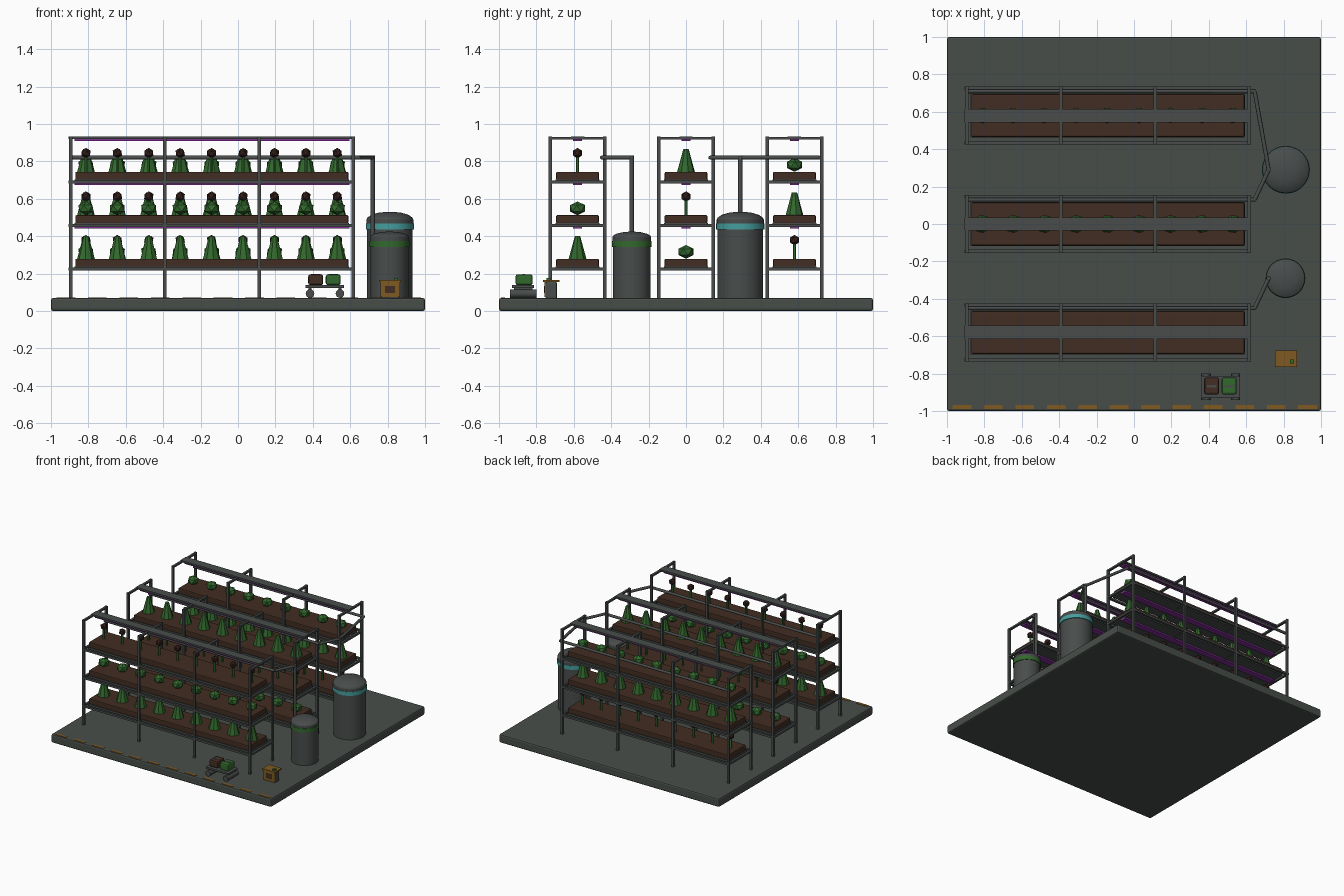
import bpy, math, random
from mathutils import Vector

random.seed(4)
if "Cube" in bpy.data.objects:
    bpy.data.objects.remove(bpy.data.objects["Cube"])


def material(name, r, g, b):
    m = bpy.data.materials.new(name)
    m.use_nodes = True
    m.diffuse_color = (r, g, b, 1)
    m.node_tree.nodes["Principled BSDF"].inputs["Base Color"].default_value = (r, g, b, 1)
    return m


FLOOR = material("floor_grey", 0.065, 0.076, 0.068)
METAL = material("metal_grey", 0.065, 0.073, 0.071)
SOIL = material("soil_brown", 0.055, 0.026, 0.016)
LEAF = material("leaf_green", 0.032, 0.14, 0.026)
BUD = material("bud_brown", 0.036, 0.014, 0.012)
CYAN = material("cyan_band", 0.06, 0.34, 0.34)
ORANGE = material("safety_orange", 0.21, 0.10, 0.015)
PURPLE = material("grow_light_purple", 0.22, 0.03, 0.30)


def finish(name, mat, bevel=0.0):
    ob = bpy.context.object
    ob.name = name
    ob.data.materials.append(mat)
    if bevel:
        mod = ob.modifiers.new("edge_bevel", "BEVEL")
        mod.width = bevel
        mod.segments = 2
    return ob


def box(name, mat, x, y, z, bevel=0.0):
    """Box from its (low, high) range on each axis."""
    bpy.ops.mesh.primitive_cube_add(size=1, location=[(a + b) / 2 for a, b in (x, y, z)])
    ob = bpy.context.object
    ob.scale = [b - a for a, b in (x, y, z)]
    bpy.ops.object.transform_apply(location=False, rotation=False, scale=True)
    return finish(name, mat, bevel)


def bar(name, mat, start, end, radius=0.011, sides=8):
    """Round bar between two points."""
    a, b = Vector(start), Vector(end)
    bpy.ops.mesh.primitive_cylinder_add(
        vertices=sides, radius=radius, depth=(b - a).length, location=(a + b) / 2,
        rotation=(b - a).to_track_quat("Z", "Y").to_euler())
    ob = finish(name, mat)
    bpy.ops.object.shade_smooth_by_angle(angle=math.radians(50))
    return ob


def lathe(name, mat, x, y, profile, sides=40):
    """Spin a (radius, height) profile around a vertical axis."""
    verts, faces = [], []
    for r, z in profile:
        for i in range(sides):
            t = math.tau * i / sides
            verts.append((r * math.cos(t), r * math.sin(t), z))
    for k in range(len(profile) - 1):
        for i in range(sides):
            j = (i + 1) % sides
            faces.append((k * sides + i, k * sides + j, (k + 1) * sides + j, (k + 1) * sides + i))
    faces.append(tuple(reversed(range(sides))))
    faces.append(tuple(range(len(verts) - sides, len(verts))))
    mesh = bpy.data.meshes.new(name)
    mesh.from_pydata(verts, [], faces)
    ob = bpy.data.objects.new(name, mesh)
    ob.location = (x, y, 0)
    bpy.context.collection.objects.link(ob)
    bpy.ops.object.select_all(action="DESELECT")
    bpy.context.view_layer.objects.active = ob
    ob.select_set(True)
    finish(name, mat)
    bpy.ops.object.shade_smooth_by_angle(angle=math.radians(25))
    return ob


# Plants: cone bush, round cabbage, stalk with a bud
def cone_plant(x, y, z):
    bpy.ops.mesh.primitive_cone_add(vertices=8, radius1=0.048, radius2=0.014, depth=0.125,
                                    location=(x, y, z + 0.06),
                                    rotation=(0, 0, random.uniform(0, 3)))
    finish("cone_plant", LEAF)


def round_plant(x, y, z):
    bpy.ops.mesh.primitive_ico_sphere_add(subdivisions=1, radius=0.046, location=(x, y, z + 0.037),
                                          rotation=(0, 0, random.uniform(0, 3)))
    bpy.context.object.scale.z = 0.8
    finish("round_plant", LEAF)


def stalk_plant(x, y, z):
    bar("plant_stalk", LEAF, (x, y, z - 0.005), (x, y, z + 0.08), 0.009, 6)
    bpy.ops.mesh.primitive_ico_sphere_add(subdivisions=1, radius=0.028, location=(x, y, z + 0.1),
                                          rotation=(0, 0, random.uniform(0, 3)))
    finish("plant_bud", BUD)


PLANTS = (cone_plant, round_plant, stalk_plant)
POSTS = [-0.895 + 0.504 * i for i in range(4)]
LEFT, RIGHT = -0.905, 0.625
SHELVES = (0.225, 0.458, 0.69)
TOP, H = 0.924, 0.009


def grow_light(y, z, x0, x1):
    box("grow_light", PURPLE, (x0 + 0.03, x1 - 0.03), (y - 0.025, y + 0.025), (z - 0.016, z - 0.004))


def rack(index, cy):
    for x in POSTS:
        for side in (-1, 1):
            y = cy + side * 0.146
            box("rack_post", METAL, (x - H, x + H), (y - H, y + H), (0.065, TOP + H))
        box("top_crossbar", METAL, (x - H, x + H), (cy - 0.15, cy + 0.15), (TOP - 0.007, TOP + 0.007))
    # Overhead lamp housing
    box("lamp_housing", METAL, (LEFT, RIGHT), (cy - 0.036, cy + 0.036), (TOP - 0.004, TOP + 0.01))
    grow_light(cy, TOP, LEFT, RIGHT)
    for level, z in enumerate(SHELVES):
        for side in (-1, 1):
            y = cy + side * 0.146
            box("shelf_rail", METAL, (LEFT, RIGHT), (y - H, y + H), (z - 0.008, z + 0.008))
        for x in POSTS:
            box("shelf_crossbar", METAL, (x - H, x + H), (cy - 0.146, cy + 0.146), (z - 0.008, z + 0.008))
        box("shelf_tray_base", METAL, (-0.873, 0.593), (cy - 0.118, cy + 0.118), (z - 0.004, z + 0.012))
        box("soil_bed", SOIL, (-0.87, 0.59), (cy - 0.114, cy + 0.114), (z + 0.009, z + 0.054), 0.006)
        if level:
            grow_light(cy, z, LEFT, RIGHT)
        for i in range(9):
            PLANTS[(index + level) % 3](-0.813 + 0.168 * i, cy, z + 0.054)
    # Water pipe along the back
    bar("water_pipe", METAL, (-0.9, cy + 0.13, 0.82), (0.65, cy + 0.13, 0.82))


for index, cy in enumerate((-0.58, 0, 0.58)):
    rack(index, cy)

# Floor with dashed safety line
box("floor_slab", FLOOR, (-1, 1), (-1, 1), (0, 0.07), 0.012)
for i in range(12):
    x = -0.92 + 0.168 * i
    box("safety_dash", ORANGE, (x - 0.05, x + 0.05), (-0.99, -0.968), (0.068, 0.0725))


# Water tanks with domed lids and coloured bands
def tank(x, y, r, shoulder, top, band, mat):
    rise = top - shoulder
    dome = [(r * c, shoulder + rise * s) for c, s in ((0.96, 0.25), (0.8, 0.6), (0.5, 0.88), (0.15, 1))]
    lathe("water_tank", METAL, x, y, [(r * 0.97, 0.065), (r * 0.97, band + 0.03), (r, band + 0.03), (r, shoulder)] + dome)
    lathe("tank_band", mat, x, y, [(r * 1.02, band), (r * 1.02, band + 0.032)])


tank(0.812, 0.29, 0.126, 0.488, 0.53, 0.435, CYAN)
tank(0.81, -0.29, 0.104, 0.395, 0.424, 0.343, LEAF)

# Feed pipes from racks to tanks
for ty, low, ends in ((0.29, 0.45, (0.13, 0.71)), (-0.29, 0.36, (-0.45,))):
    bar("tank_riser", METAL, (0.72, ty, low), (0.72, ty, 0.832), 0.012)
    for y in ends:
        bar("feed_pipe", METAL, (0.645, y, 0.82), (0.72, ty, 0.82))

# Cart with two sacks
box("cart_deck", METAL, (0.36, 0.567), (-0.93, -0.812), (0.122, 0.139), 0.003)
for x in (0.385, 0.545):
    bar("cart_wheels", METAL, (x, -0.94, 0.093), (x, -0.80, 0.093), 0.023, 16)
    box("wheel_bracket", METAL, (x - 0.008, x + 0.008), (-0.92, -0.82), (0.1, 0.125))
for name, mat, x in (("soil_sack", SOIL, 0.415), ("feed_sack", LEAF, 0.509)):
    box(name, mat, (x - 0.04, x + 0.04), (-0.912, -0.82), (0.138, 0.196), 0.012)
    box("sack_label", METAL, (x - 0.025, x + 0.025), (-0.875, -0.86), (0.194, 0.198))

# Control box
box("control_body", METAL, (0.765, 0.862), (-0.75, -0.69), (0.065, 0.156), 0.008)
box("control_front", ORANGE, (0.762, 0.865), (-0.757, -0.749), (0.075, 0.156))
box("control_screen", SOIL, (0.786, 0.84), (-0.76, -0.756), (0.095, 0.133))
box("control_lid", ORANGE, (0.755, 0.871), (-0.764, -0.677), (0.154, 0.166))
box("control_button", LEAF, (0.834, 0.856), (-0.746, -0.724), (0.165, 0.176))
